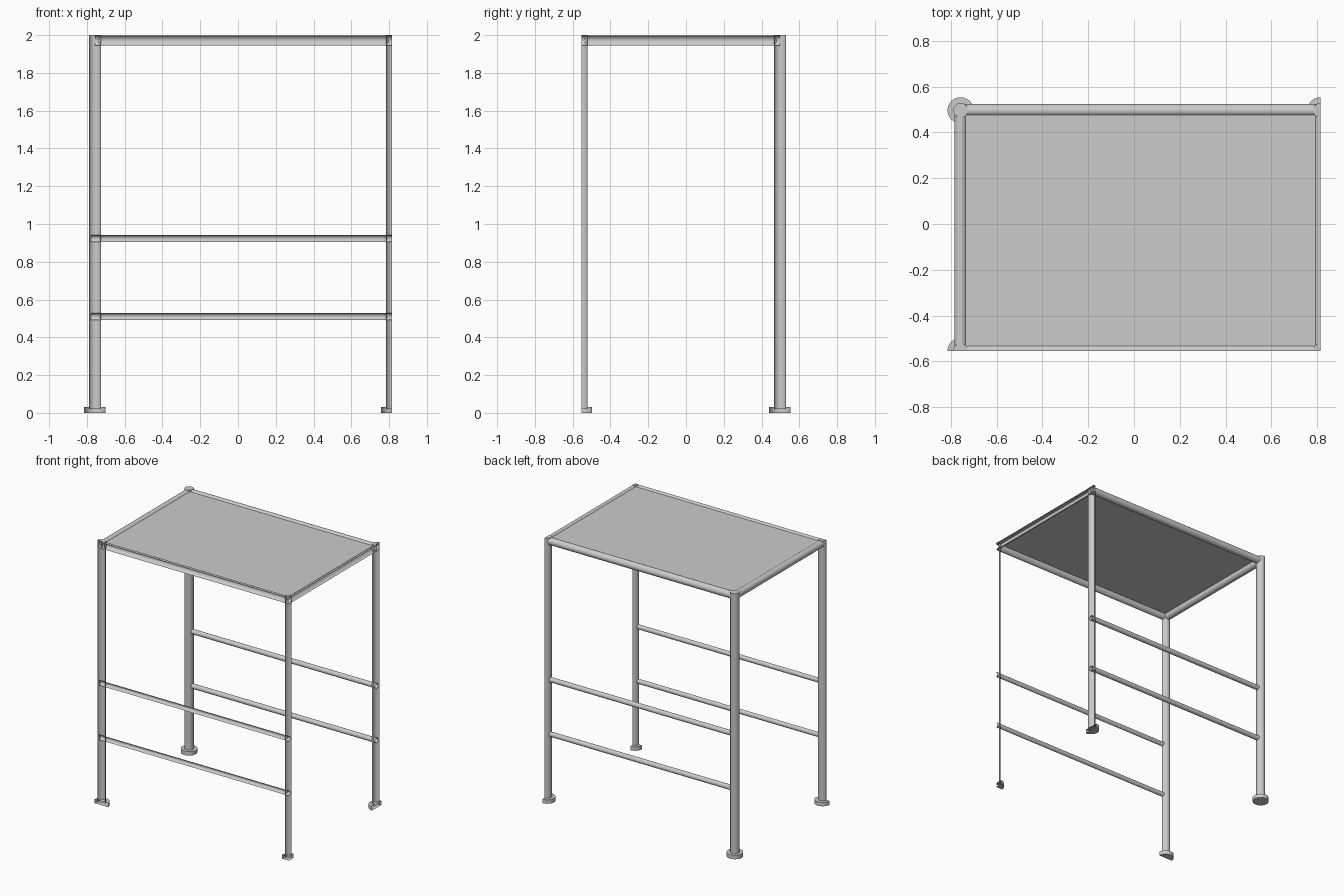
import bpy, bmesh, math
from mathutils import Vector, Matrix

if "Cube" in bpy.data.objects:
    bpy.data.objects.remove(bpy.data.objects["Cube"])

# Post centres; the model is cut open along x = CX and y = -CY (hollow shells)
LX, BY = -0.758, 0.497
CX, CY = 0.815, 0.554
SIDES = 32


def finish(name, bm):
    """Cut the part at the two open section planes and make an object."""
    for co, no in (((CX, 0, 0), (1, 0, 0)), ((0, -CY, 0), (0, -1, 0))):
        bmesh.ops.bisect_plane(bm, geom=bm.verts[:] + bm.edges[:] + bm.faces[:],
                               plane_co=co, plane_no=no, clear_outer=True)
    mesh = bpy.data.meshes.new(name)
    bm.to_mesh(mesh)
    bm.free()
    ob = bpy.data.objects.new(name, mesh)
    bpy.context.collection.objects.link(ob)
    bpy.context.view_layer.objects.active = ob
    ob.select_set(True)
    bpy.ops.object.shade_smooth_by_angle(angle=math.radians(35))
    ob.select_set(False)


def tube(name, a, b, r):
    """Capped cylinder from a to b."""
    a, b = Vector(a), Vector(b)
    d = b - a
    rot = Vector((0, 0, 1)).rotation_difference(d).to_matrix().to_4x4()
    bm = bmesh.new()
    bmesh.ops.create_cone(bm, cap_ends=True, segments=SIDES, radius1=r, radius2=r,
                          depth=d.length, matrix=Matrix.Translation((a + b) / 2) @ rot)
    finish(name, bm)


# Legs with disc feet
for xn, x in (("left", LX), ("right", CX)):
    for yn, y in (("back", BY), ("front", -CY)):
        tube(f"{yn}_{xn}_leg", (x, y, 0.02), (x, y, 2), 0.032)
        tube(f"{yn}_{xn}_foot", (x, y, 0), (x, y, 0.03), 0.057)

# Long rails: two side bars and the top frame bar, front and back
for yn, y in (("back", BY), ("front", -CY)):
    for zn, z in (("lower", 0.509), ("upper", 0.922)):
        tube(f"{yn}_{zn}_rail", (LX - 0.02, y, z), (CX + 0.02, y, z), 0.0185)
    tube(f"{yn}_top_bar", (LX, y, 1.971), (CX + 0.02, y, 1.971), 0.027)

# Short top frame bars
for xn, x in (("left", LX), ("right", CX)):
    tube(f"{xn}_top_bar", (x, BY, 1.971), (x, -CY - 0.02, 1.971), 0.027)

# Thin roof panel
bm = bmesh.new()
w, d = CX - LX, BY + CY
bmesh.ops.create_grid(bm, x_segments=1, y_segments=1, size=0.5,
                      matrix=Matrix.Translation(((CX + LX) / 2, (BY - CY) / 2, 1.988))
                      @ Matrix.Diagonal((w, d, 1, 1)))
finish("roof_panel", bm)
